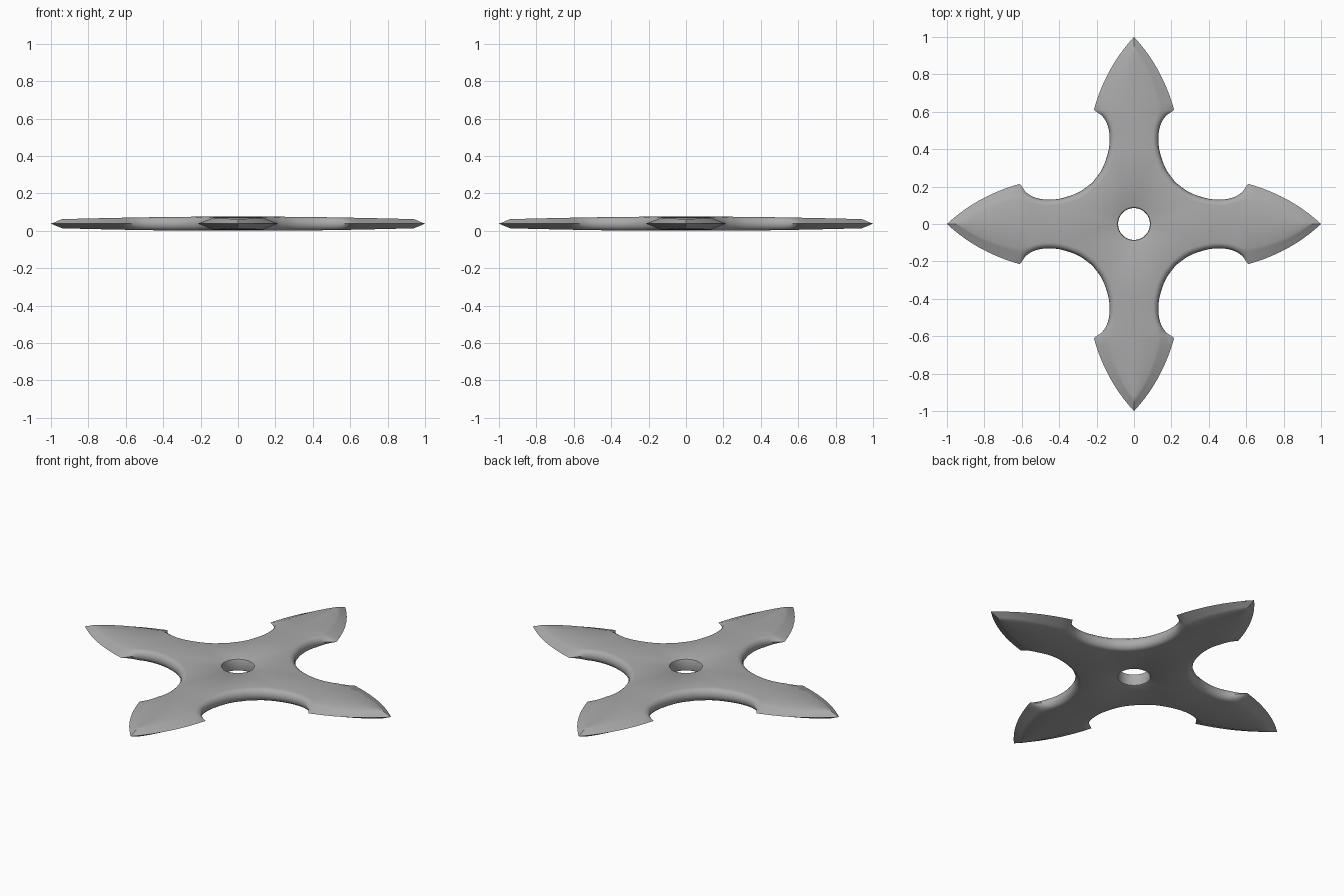
import bpy, bmesh, math
from mathutils import Vector

cube = bpy.data.objects.get("Cube")
if cube:
    bpy.data.objects.remove(cube, do_unlink=True)

steel = bpy.data.materials.new("grey_steel")
steel.use_nodes = True
colour = (0.4, 0.4, 0.4, 1)
steel.diffuse_color = colour
steel.node_tree.nodes["Principled BSDF"].inputs["Base Color"].default_value = colour

HALF = 0.0375      # half thickness at the hub
HOLE = 0.085       # hole radius
STEPS = 4          # rings between sharp edge and flat face
HUB_ROWS = 9       # last rows of each half arm, joined to the hole


def bezier(a, b, c, t):
    return Vector(a) * (1 - t) ** 2 + Vector(b) * 2 * t * (1 - t) + Vector(c) * t * t


def spline(points, n):
    """Smooth curve through the points, n samples per span."""
    p = [Vector(q) for q in points]
    p = [2 * p[0] - p[1]] + p + [2 * p[-1] - p[-2]]
    out = []
    for a, b, c, d in zip(p, p[1:], p[2:], p[3:]):
        for i in range(n):
            t = i / n
            out.append(0.5 * (2 * b + (c - a) * t + (2 * a - 5 * b + 4 * c - d) * t ** 2
                              + (3 * b - a - 3 * c + d) * t ** 3))
    return out + [p[-2]]


def height(y):
    return HALF - 0.013 * max(0, (y - 0.2) / 0.74) ** 1.5


# Rows of one half arm, from tip to hub: outer edge, inner edge, roundness
rows = []
for i in range(10):
    t = i / 10
    rows.append((bezier((0, 1), (0.15, 0.84), (0.215, 0.61), t),
                 bezier((0, 0.94), (0.1, 0.8), (0.13, 0.61), t), 0))
outer = spline([(0.215, 0.61), (0.168, 0.575), (0.14, 0.525), (0.13, 0.46),
                (0.138, 0.385), (0.17, 0.295), (0.222, 0.222)], 4)
inner = spline([(0.13, 0.61), (0.122, 0.575), (0.107, 0.525), (0.099, 0.46),
                (0.107, 0.38), (0.14, 0.28), (0.2, 0.2)], 4)
rows += [(o, n, min(1, i / 6)) for i, (o, n) in enumerate(zip(outer, inner))]


def section(o, n, rounding):
    """Points from the mid plane edge up to the flat face."""
    h = height(n.y)
    pts = []
    for s in range(STEPS + 1):
        f = s / STEPS
        a = f * math.pi / 2
        across = f + (1 - math.cos(a) - f) * rounding
        up = f + (math.sin(a) - f) * rounding
        p = o.lerp(n, across)
        pts.append(Vector((p.x, p.y, up * h)))
    return pts


def hole_section(angle):
    """Points from the rounded rim down the hole wall."""
    return [Vector((r * math.cos(angle), r * math.sin(angle), z * HALF))
            for r, z in ((HOLE + 0.012, 1), (HOLE + 0.003, 0.88), (HOLE, 0.65), (HOLE, 0))]


# One upper half arm as a list of faces
faces = []


def strip(a, b):
    for i in range(len(a) - 1):
        faces.append((a[i], a[i + 1], b[i + 1], b[i]))


first_hub = len(rows) - HUB_ROWS
lines = []
for i, row in enumerate(rows):
    line = section(*row)
    top = line[-1]
    centre = Vector((0, top.y, top.z))
    if i < first_hub:
        line.append(centre)
    else:
        k = (i - first_hub) / (HUB_ROWS - 1)
        hub_line = line + hole_section(math.pi / 2 - k * math.pi / 4)
        if i == first_hub:
            strip(lines[-1], line + [centre])
            faces.append((top, centre, hub_line[STEPS + 1]))
            lines.append(hub_line)
            continue
        line = hub_line
    if lines:
        strip(lines[-1], line)
    lines.append(line)

# Repeat it left and right, above and below, for four arms
bm = bmesh.new()
for arm in range(4):
    c, s = round(math.cos(arm * math.pi / 2)), round(math.sin(arm * math.pi / 2))
    for mx in (1, -1):
        for mz in (1, -1):
            for face in faces:
                verts = [bm.verts.new((c * p.x * mx - s * p.y, s * p.x * mx + c * p.y,
                                       p.z * mz + HALF)) for p in face]
                bm.faces.new(verts)
bmesh.ops.remove_doubles(bm, verts=bm.verts, dist=0.0002)
bmesh.ops.recalc_face_normals(bm, faces=bm.faces)
mesh = bpy.data.meshes.new("four_point_throwing_star")
bm.to_mesh(mesh)
bm.free()
mesh.materials.append(steel)
star = bpy.data.objects.new("four_point_throwing_star", mesh)
bpy.context.collection.objects.link(star)

bpy.ops.object.select_all(action='DESELECT')
star.select_set(True)
bpy.context.view_layer.objects.active = star
bpy.ops.object.shade_smooth_by_angle(angle=math.radians(35))
